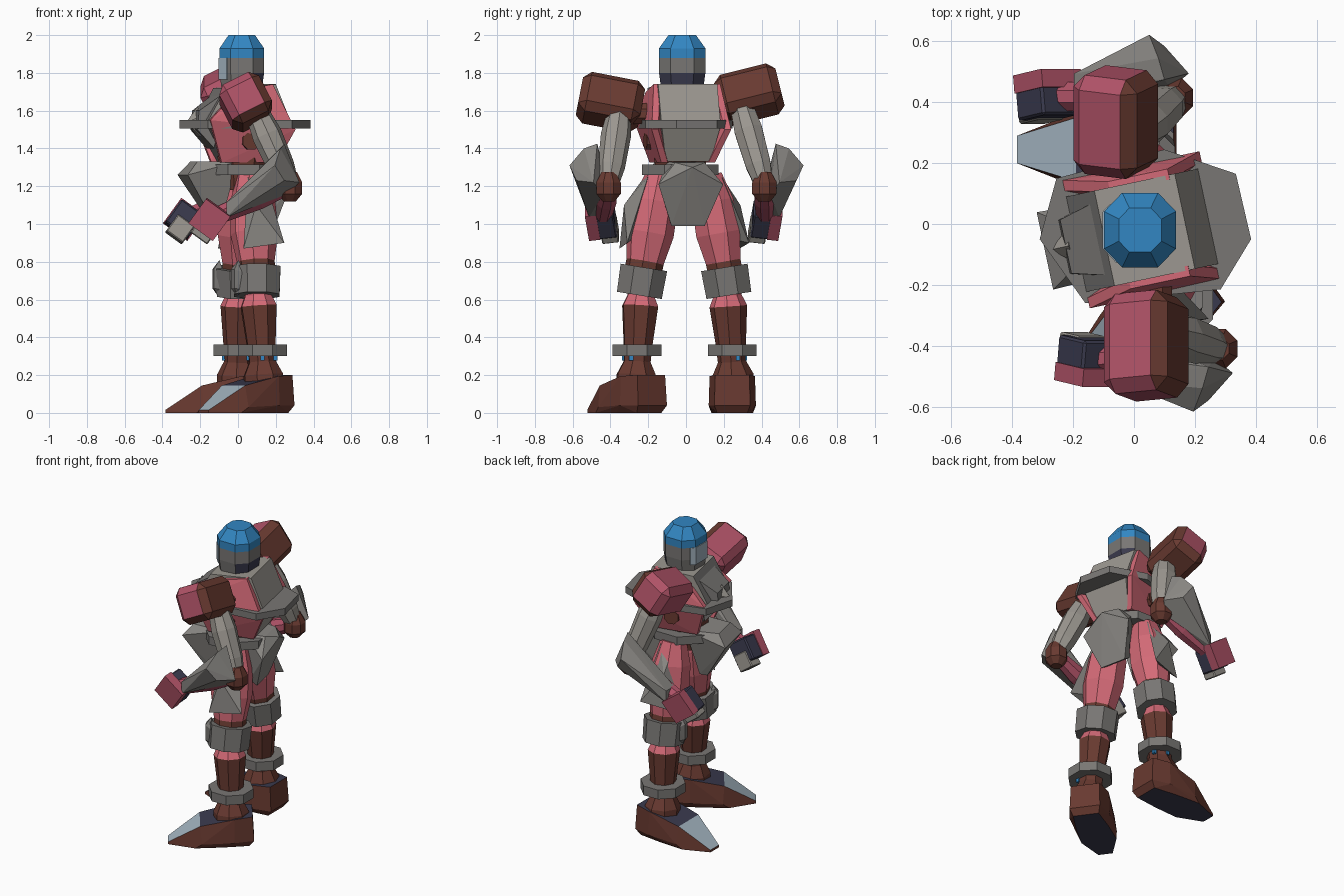
import bpy, bmesh, math
from mathutils import Vector, Matrix

if "Cube" in bpy.data.objects:
    bpy.data.objects.remove(bpy.data.objects["Cube"])

COLOURS = {
    "rose": (0.43, 0.085, 0.135), "coral": (0.66, 0.145, 0.185),
    "brown": (0.14, 0.042, 0.03), "grey": (0.19, 0.183, 0.175),
    "mid_grey": (0.255, 0.245, 0.23),
    "light_grey": (0.33, 0.31, 0.28), "blue": (0.032, 0.24, 0.54),
    "navy": (0.042, 0.042, 0.075), "pale": (0.36, 0.45, 0.52),
}
MATS = {}
for n, c in COLOURS.items():
    MATS[n] = bpy.data.materials.new(n)
    MATS[n].diffuse_color = (*c, 1)


def rot(deg, axis):
    return Matrix.Rotation(math.radians(deg), 4, axis)


BODY = Matrix.Translation((0.03, -0.02, 0)) @ rot(12, 'Z')   # body is turned a little


def finish(name, bm, mats, rule=None, frame=Matrix()):
    bmesh.ops.recalc_face_normals(bm, faces=bm.faces)
    bm.normal_update()
    if rule:
        for f in bm.faces:
            f.material_index = mats.index(rule(f.calc_center_median(), f.normal))
    bm.transform(frame)
    me = bpy.data.meshes.new(name)
    bm.to_mesh(me)
    bm.free()
    for m in mats:
        me.materials.append(MATS[m])
    ob = bpy.data.objects.new(name, me)
    bpy.context.collection.objects.link(ob)
    return ob


def hull(name, pts, mats, rule=None, frame=Matrix()):
    bm = bmesh.new()
    for p in pts:
        bm.verts.new(p)
    r = bmesh.ops.convex_hull(bm, input=bm.verts)
    junk = {v for v in r["geom_interior"] if isinstance(v, bmesh.types.BMVert)}
    bmesh.ops.delete(bm, geom=list(junk), context='VERTS')
    bmesh.ops.dissolve_limit(bm, angle_limit=0.03, verts=bm.verts, edges=bm.edges)
    return finish(name, bm, mats, rule, frame)


def limb(name, stations, mats, bands=None, sides=8):
    """Faceted tube through (x, y, z, radius) stations; bands gives a colour per section."""
    bm = bmesh.new()
    d = Vector(stations[-1][:3]) - Vector(stations[0][:3])
    q = d.to_track_quat('Z', 'Y')
    rings = []
    for s in stations:
        ring = []
        for i in range(sides):
            a = 2 * math.pi * (i + 0.5) / sides
            v = q @ Vector((math.cos(a) * s[3], math.sin(a) * s[3], 0))
            ring.append(bm.verts.new(Vector(s[:3]) + v))
        rings.append(ring)
    for k in range(len(rings) - 1):
        for i in range(sides):
            j = (i + 1) % sides
            f = bm.faces.new((rings[k][i], rings[k][j], rings[k + 1][j], rings[k + 1][i]))
            f.material_index = mats.index(bands[k]) if bands else 0
    for ring, k in ((rings[0], 0), (rings[-1], -1)):
        f = bm.faces.new(ring)
        f.material_index = mats.index(bands[k]) if bands else 0
    return finish(name, bm, mats)


def block(name, size, bevel, mats, frame, rule=None):
    bm = bmesh.new()
    bmesh.ops.create_cube(bm, size=1)
    bmesh.ops.scale(bm, vec=size, verts=bm.verts)
    if bevel:
        bmesh.ops.bevel(bm, geom=bm.edges[:], offset=bevel, segments=1, affect='EDGES')
    return finish(name, bm, mats, rule, frame)


def pair(*pts):
    return [(x, s * y, z) for x, y, z in pts for s in (-1, 1)]


# head: stacked octagonal bands, dark nape, pale visor at the front
bm = bmesh.new()
rows = []
for z, r in ((1.70, 0.105), (1.80, 0.118), (1.88, 0.118), (1.93, 0.118), (2.0, 0.07)):
    rows.append([bm.verts.new((0.02 + sx * r, -0.02 + sy * r * 1.04, z)) for sx, sy in
                 ((-1, -.5), (-.5, -1), (.5, -1), (1, -.5), (1, .5), (.5, 1), (-.5, 1), (-1, .5))])
for a, b in zip(rows, rows[1:]):
    for i in range(8):
        bm.faces.new((a[i], a[i - 1], b[i - 1], b[i]))
bm.faces.new(rows[0])
bm.faces.new(rows[-1])
finish("head", bm, ["blue", "grey", "navy"],
       lambda c, n: "blue" if c.z > 1.88 else "navy" if c.z < 1.8 and n.x > 0.3 else "grey")
visor = [(-0.098, -.08), (-0.098, .04), (-.055, -.126), (-.075, .064)]
hull("visor", [(x + dx, y, z) for x, y in visor for dx in (0, -0.005)
               for z in (1.765, 1.88)], ["pale"])

# torso core, chest, side plates
hull("torso", pair((-0.13, .16, 1.72), (.14, .16, 1.74), (-.23, .16, 1.54), (.23, .16, 1.52),
                   (-.12, .12, 1.33), (.15, .12, 1.33)), ["light_grey", "grey"],
     lambda c, n: "grey" if n.x < -.3 else "light_grey", BODY)
hull("chest_plate", pair((-.15, .12, 1.68), (-.26, .09, 1.60), (-.27, .09, 1.50),
                         (-.18, .10, 1.40)), ["grey"], None, BODY)
hull("chest_spike", pair((-.24, .06, 1.57), (-.24, .05, 1.46)) + [(-.25, 0, 1.62), (-.31, 0, 1.54)],
     ["light_grey"], None, BODY)
for s, side in ((-1, "left"), (1, "right")):
    plate = [(-.08, .18, 1.70), (.12, .18, 1.74), (.235, .215, 1.50), (.15, .145, 1.325),
             (-.15, .145, 1.325), (-.225, .215, 1.55)]
    hull(side + "_torso_plate", [(x, s * (y - t), z) for x, y, z in plate for t in (0, .035)],
         ["coral"], None, BODY)
    limb(side + "_rib_boss", [(*(BODY @ Vector((0, s * y, 1.44))), .05) for y in (.14, .20)], ["brown"])

# wide chest collar and belt
collar = [(.385, -.05), (.335, .165), (.10, .245), (-.255, .15), (-.31, -.05), (-.16, -.26), (.285, -.215)]
hull("chest_ring", [(x, y, z) for x, y in collar for z in (1.505, 1.55)], ["grey"])
limb("belt", [(.03, -.03, 1.26, .22), (.03, -.03, 1.315, .22)], ["grey"])
limb("waist", [(.03, -.03, 1.18, .13), (.03, -.03, 1.36, .15)], ["brown"])

# skirt armour
hull("front_flap", pair((-.06, .12, 1.33), (-.27, .09, 1.33), (-.33, .13, 1.26),
                        (-.18, .06, 1.02), (-.13, .06, 1.02)), ["mid_grey"], None, BODY)
hull("back_flap", pair((.08, .10, 1.33), (.20, .08, 1.325), (.22, .175, 1.21), (.15, .09, .99),
                       (.10, .09, 1.02)) + [(.26, 0, 1.30)], ["mid_grey"], None, BODY)
for s, side in ((-1, "left"), (1, "right")):
    hull(side + "_hip_flap", [(x, s * y, z) for x, y, z in
         ((-.02, .20, 1.25), (.07, .20, 1.25), (.0, .315, 1.10), (-.07, .325, .87),
          (.15, .33, .90), (.02, .27, .92))], ["mid_grey"], None, BODY)


def foot_colour(c, n):
    if n.z < -0.85:
        return "navy"
    if n.z > 0.4:
        return "pale" if c.x < -0.22 else "navy"
    return "brown"


def leg(side, hip, knee, ankle, foot_turn):
    def at(a, b, z, r):
        t = (z - a[2]) / (b[2] - a[2])
        return (a[0] + t * (b[0] - a[0]), a[1] + t * (b[1] - a[1]), z, r)
    out = -1 if side == "left" else 1
    kx, ky, kz = knee
    limb(side + "_thigh", [at(hip, knee, z, r) for z, r in
         ((1.26, .08), (1.12, .12), (.95, .127), (.80, .10), (.75, .10), (.66, .09))],
         ["coral", "brown"], ["coral"] * 3 + ["brown"] * 2)
    # knee guard, a thick tilted ring with a cap
    limb(side + "_knee_guard", [(kx, ky + out * .012, .622, .13), (kx, ky - out * .012, .77, .135)],
         ["grey"])
    cap = Matrix.Translation((kx, ky, .71)) @ rot(12 if out > 0 else 28, 'Z')
    hull(side + "_knee_cap", pair((-.10, .05, .03), (-.10, .045, -.06), (-.145, .02, .05), (-.145, .02, -.05))
         + [(-.11, 0, .1), (-.12, 0, -.09)], ["grey"], None, cap)
    limb(side + "_shin", [at(knee, ankle, z, r) for z, r in
         ((.68, .07), (.62, .075), (.565, .10), (.36, .08), (.27, .075), (.20, .11), (.15, .11))],
         ["coral", "brown"], ["coral"] * 2 + ["brown"] * 4)
    ax, ay, az = ankle
    limb(side + "_ankle_ring", [(ax, ay, .30, .14), (ax, ay, .362, .14)], ["grey"])
    # small lights below the ankle ring
    for dx, dy in ((-.075, 0), (.068, .03 * out), (0, .068 * out)):
        block(side + "_ankle_light", (.022, .022, .025), 0, ["blue"],
              Matrix.Translation((ax + dx, ay + dy, .29)))
    # wedge foot
    frame = Matrix.Translation((ax, ay, 0)) @ rot(foot_turn, 'Z')
    hull(side + "_foot", pair((.13, .09, .20), (.02, .12, .195), (-.19, .105, .145), (-.385, .045, .015),
                              (.11, .08, 0), (-.05, .10, 0), (-.22, .11, 0), (-.385, .045, 0),
                              (.14, .095, .04), (.02, .125, .04), (-.18, .122, .03)),
         ["brown", "navy", "pale"], foot_colour, frame)


leg("left", (.07, -.135, 1.26), (.10, -.235, .70), (.13, -.26, .25), 36)
leg("right", (.01, .115, 1.26), (.01, .215, .70), (.0, .245, .25), 0)


def arm(side, pad, pad_tilt, elbow, hand):
    s = -1 if side == "left" else 1
    p, e, h = Vector(pad), Vector(elbow), Vector(hand)
    # shoulder pad: rose with a brown rear and underside
    block(side + "_shoulder_pad", (.235, .335, .235), .042, ["rose", "brown"],
          Matrix.Translation(p) @ rot(pad_tilt * s, 'X') @ rot(-27, 'Y'),
          lambda c, n: "brown" if n.x > 0.4 or n.z < -0.5 else "rose")
    top = p + Vector((.05, -s * .05, -.03))
    steps = ((0, .06), (.35, .08), (.75, .072), (1, .05))
    limb(side + "_upper_arm", [(*top.lerp(e, t), r) for t, r in steps], ["light_grey"])
    limb(side + "_shoulder_joint", [(*(p + Vector((.03, -s * y, -.06))), .06) for y in (0, .2)], ["brown"])
    limb(side + "_elbow", [(e.x, e.y, e.z + dz, r) for dz, r in
         ((-.08, .035), (-.04, .07), (.02, .07), (.075, .04))], ["brown"])
    limb(side + "_forearm", [(*e.lerp(h, t), r) for t, r in ((.05, .045), (.4, .06), (.9, .05))], ["rose"])
    # flared gauntlet narrowing to the wrist
    w = e.lerp(h, .8) + Vector((0, s * .03, .01))
    pts = [w + Vector((0, s * y, z)) for y in (-.04, .045) for z in (-.04, .04)]
    pts += [e + Vector((x, s * y, z)) for x, y, z in
            ((-.03, .06, .225), (-.05, .13, .20), (-.08, .207, .11), (-.03, .17, .03),
             (.05, .08, .02), (-.01, .03, -.04), (-.10, .03, .11))]
    hull(side + "_gauntlet", pts, ["mid_grey"])
    # hand: rose outer guard, navy fist, grey fingers
    f = Matrix.Translation(h) @ rot(36, 'Y') @ rot(-8 * s, 'X')
    block(side + "_hand_guard", (.16, .06, .16), 0, ["rose"], f @ Matrix.Translation((0, s * .05, 0)))
    block(side + "_fist", (.15, .10, .15), .008, ["navy"], f @ Matrix.Translation((.0, -s * .02, -.01)))
    block(side + "_fingers", (.11, .09, .11), .006, ["light_grey"],
          f @ Matrix.Translation((.012, -s * .03, -.068)))


arm("left", (.04, -.40, 1.645), 11, (.275, -.41, 1.20), (-.145, -.445, 1.03))
arm("right", (-.06, .335, 1.685), 14, (.13, .415, 1.20), (-.28, .42, 1.03))

for m in bpy.data.materials:
    if m.users and not m.is_grease_pencil:
        m.use_nodes = True
        m.node_tree.nodes["Principled BSDF"].inputs["Base Color"].default_value = m.diffuse_color
